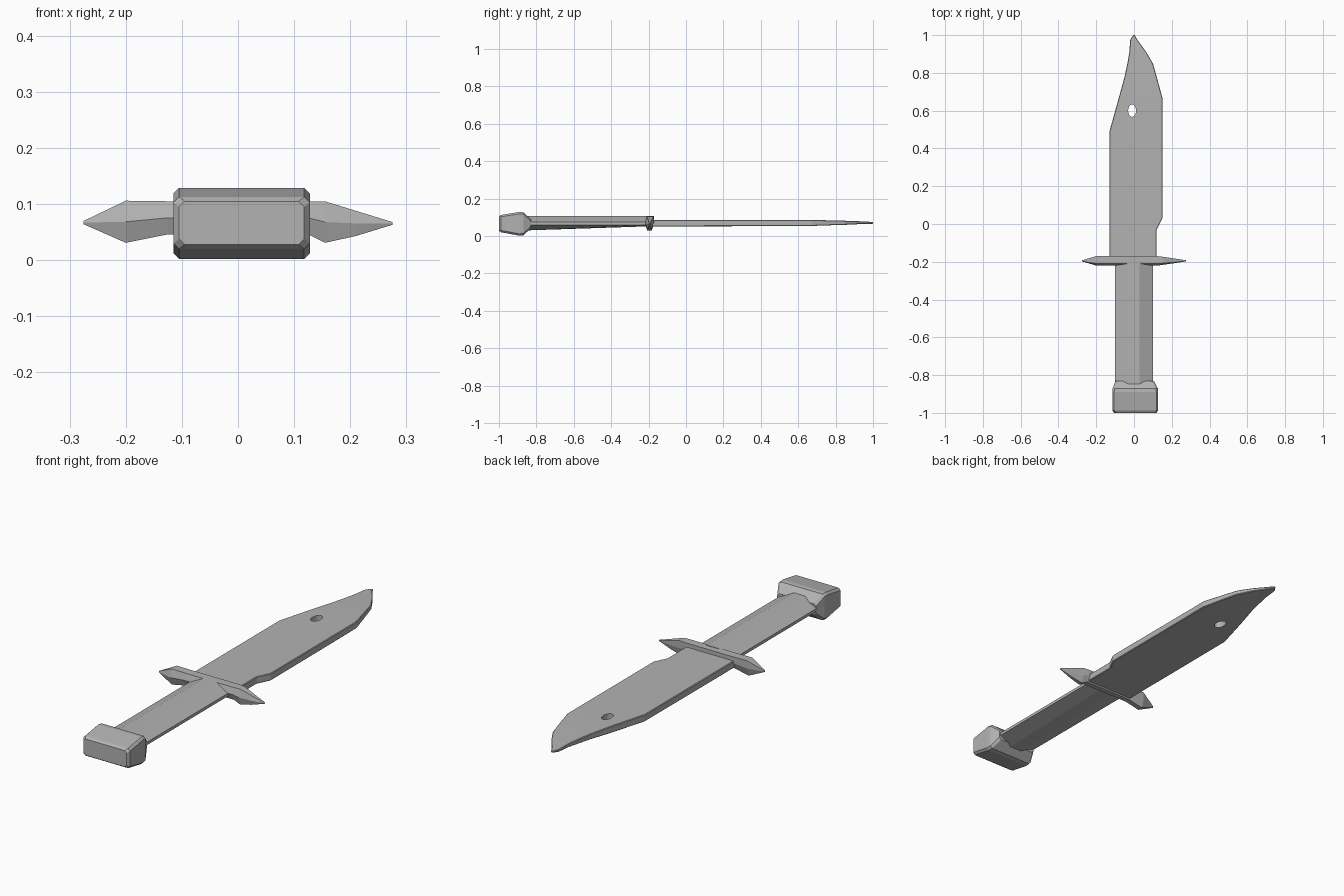
import bpy, bmesh, math

if "Cube" in bpy.data.objects:
    bpy.data.objects.remove(bpy.data.objects["Cube"], do_unlink=True)

grey = bpy.data.materials.new("plain grey")
grey.use_nodes = True
grey.diffuse_color = (0.45, 0.45, 0.45, 1)
grey.node_tree.nodes["Principled BSDF"].inputs["Base Color"].default_value = (0.45, 0.45, 0.45, 1)


def loft(name, rings):
    """Skin a solid through rings of equal point count and cap both ends."""
    bm = bmesh.new()
    loops = [[bm.verts.new(p) for p in ring] for ring in rings]
    n = len(loops[0])
    for a, b in zip(loops, loops[1:]):
        for i in range(n):
            j = (i + 1) % n
            bm.faces.new((a[i], a[j], b[j], b[i]))
    bm.faces.new(loops[0][::-1])
    bm.faces.new(loops[-1])
    bmesh.ops.recalc_face_normals(bm, faces=bm.faces)
    mesh = bpy.data.meshes.new(name)
    bm.to_mesh(mesh)
    bm.free()
    mesh.materials.append(grey)
    obj = bpy.data.objects.new(name, mesh)
    bpy.context.collection.objects.link(obj)
    return obj


def slab(y, x0, x1, z0, z1, cut):
    """Chamfered rectangle across the length of the knife."""
    return [(x0 + cut, y, z0), (x1 - cut, y, z0), (x1, y, z0 + cut), (x1, y, z1 - cut),
            (x1 - cut, y, z1), (x0 + cut, y, z1), (x0, y, z1 - cut), (x0, y, z0 + cut)]


# Blade: clipped point, straight back, small notch ahead of the guard
blade_sections = [
    (-0.20, -0.13, 0.12, 0.052, 0.086), (-0.03, -0.13, 0.12, 0.052, 0.086),
    (0.03, -0.13, 0.15, 0.052, 0.086), (0.49, -0.13, 0.15, 0.053, 0.086),
    (0.67, -0.08, 0.15, 0.054, 0.086), (0.78, -0.05, 0.12, 0.058, 0.084),
    (0.85, -0.035, 0.10, 0.060, 0.082), (0.91, -0.025, 0.065, 0.063, 0.080),
    (0.975, -0.02, 0.018, 0.065, 0.077), (1.0, -0.004, 0.004, 0.066, 0.074)]
blade = loft("blade", [slab(*s, 0.003) for s in blade_sections])

# Oval hole through the blade
hole = loft("hole_cutter", [
    [(-0.01 + 0.021 * math.cos(a), 0.60 + 0.033 * math.sin(a), z)
     for a in [i * math.tau / 20 for i in range(20)]] for z in (0, 0.15)])
hole.hide_render = True
hole.hide_viewport = True
cut = blade.modifiers.new("hole", "BOOLEAN")
cut.operation = "DIFFERENCE"
cut.solver = "EXACT"
cut.object = hole


# Grip: shallow ridged section, deeper towards the pommel
def grip_ring(y, bottom):
    half = [(0.1, 0.060), (0.1, 0.074), (0.03, 0.107)]
    top = half + [(-x, z) for x, z in half[::-1]]
    return [(x, y, z) for x, z in top + [(-0.03, bottom), (0.03, bottom)]]


loft("grip", [grip_ring(-0.86, 0.030), grip_ring(-0.20, 0.052)])

# Guard: thin crossbar whose ends droop and sharpen to points
guard_sections = [
    (-0.275, 0.064, 0.070, 0.003), (-0.20, 0.031, 0.106, 0.025),
    (-0.125, 0.046, 0.105, 0.025), (0.125, 0.046, 0.105, 0.025),
    (0.155, 0.031, 0.105, 0.021), (0.21, 0.043, 0.088, 0.013),
    (0.275, 0.063, 0.068, 0.003)]
loft("guard", [[(x, -0.195 - d, (lo + hi) / 2), (x, -0.195 - d * 0.5, lo),
                (x, -0.195 + d * 0.5, lo), (x, -0.195 + d, (lo + hi) / 2),
                (x, -0.195 + d, hi), (x, -0.195 - d * 0.6, hi)]
               for x, lo, hi, d in guard_sections])

# Pommel: block flaring forwards, then narrowing onto the grip
pommel_sections = [
    (-1.0, -0.105, 0.118, 0.028, 0.105), (-0.988, -0.115, 0.128, 0.020, 0.113),
    (-0.89, -0.115, 0.128, 0.002, 0.129), (-0.87, -0.113, 0.126, 0.004, 0.127),
    (-0.83, -0.097, 0.105, 0.040, 0.092)]
loft("pommel", [slab(*s, 0.010) for s in pommel_sections])
